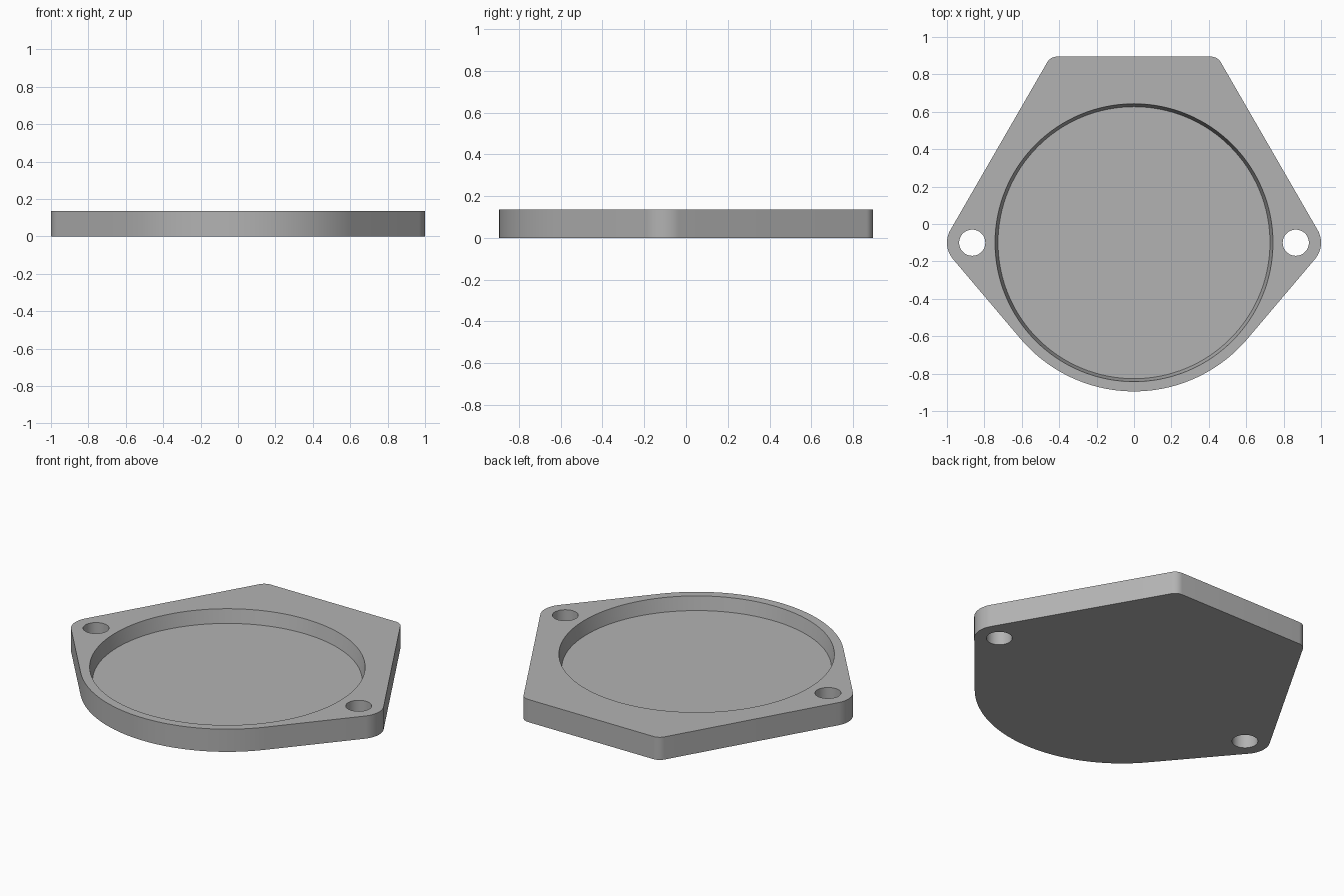
import bpy
import bmesh
from math import radians, degrees, acos, sin, cos, tan, pi

cube = bpy.data.objects.get("Cube")
if cube:
    bpy.data.objects.remove(cube, do_unlink=True)

THICK = 0.135
FLOOR_Z = 0.055
CY = -0.1                 # line of the pocket and hole centres
BACK_Y = 0.895
NOSE_R = 0.795            # rounded front edge
EAR_X, EAR_R, HOLE_R = 0.865, 0.135, 0.07
CORNER_R = 0.06
RIM_R, FLOOR_R = 0.743, 0.727


def arc(cx, cy, r, start, end, steps):
    """Points on an arc, angles in degrees."""
    angles = [radians(start + (end - start) * i / steps) for i in range(steps + 1)]
    return [(cx + r * cos(a), cy + r * sin(a)) for a in angles]


def circle(cx, cy, r, steps):
    return arc(cx, cy, r, 0, 360, steps)[:-1]


# Outline: tangent arcs of the right half, mirrored to the other side
tangent = -degrees(acos((NOSE_R - EAR_R) / EAR_X))
side_x = EAR_X + EAR_R * cos(pi / 6)
side_y = CY + EAR_R * sin(pi / 6)
corner_x = side_x - (BACK_Y - side_y) * tan(pi / 6) - CORNER_R * tan(pi / 6)
half = arc(0, CY, NOSE_R, -90, tangent, 24)
half += arc(EAR_X, CY, EAR_R, tangent, 30, 16)
half += arc(corner_x, BACK_Y - CORNER_R, CORNER_R, 30, 90, 10)
outline = half + [(-x, y) for x, y in reversed(half[1:])]

bm = bmesh.new()


def ring(points, z):
    """Closed loop of vertices and its edges at one height."""
    verts = [bm.verts.new((x, y, z)) for x, y in points]
    edges = [bm.edges.new((v, verts[i - 1])) for i, v in enumerate(verts)]
    return verts, edges


def wall(low, high):
    for i in range(len(low)):
        bm.faces.new((low[i - 1], low[i], high[i], high[i - 1]))


# Outer edge and the two through holes
top_edges, bottom_edges = [], []
for points in (outline, circle(EAR_X, CY, HOLE_R, 48), circle(-EAR_X, CY, HOLE_R, 48)):
    low, low_edges = ring(points, 0)
    high, high_edges = ring(points, THICK)
    wall(low, high)
    bottom_edges += low_edges
    top_edges += high_edges

# Shallow round pocket with a slightly sloping wall
floor, _ = ring(circle(0, CY, FLOOR_R, 128), FLOOR_Z)
rim, rim_edges = ring(circle(0, CY, RIM_R, 128), THICK)
wall(floor, rim)
bm.faces.new(floor)
top_edges += rim_edges

# Flat top and bottom
bmesh.ops.triangle_fill(bm, edges=top_edges, use_beauty=True, normal=(0, 0, 1))
bmesh.ops.triangle_fill(bm, edges=bottom_edges, use_beauty=True, normal=(0, 0, -1))
bmesh.ops.recalc_face_normals(bm, faces=bm.faces)

mesh = bpy.data.meshes.new("flange_plate")
bm.to_mesh(mesh)
bm.free()
plate = bpy.data.objects.new("flange_plate", mesh)
bpy.context.collection.objects.link(plate)

# Plain grey finish
grey = bpy.data.materials.new("plain_grey")
grey.use_nodes = True
colour = (0.45, 0.45, 0.45, 1)
grey.diffuse_color = colour
grey.node_tree.nodes["Principled BSDF"].inputs["Base Color"].default_value = colour
mesh.materials.append(grey)

bpy.ops.object.select_all(action="DESELECT")
plate.select_set(True)
bpy.context.view_layer.objects.active = plate
bpy.ops.object.shade_smooth_by_angle(angle=radians(30))
